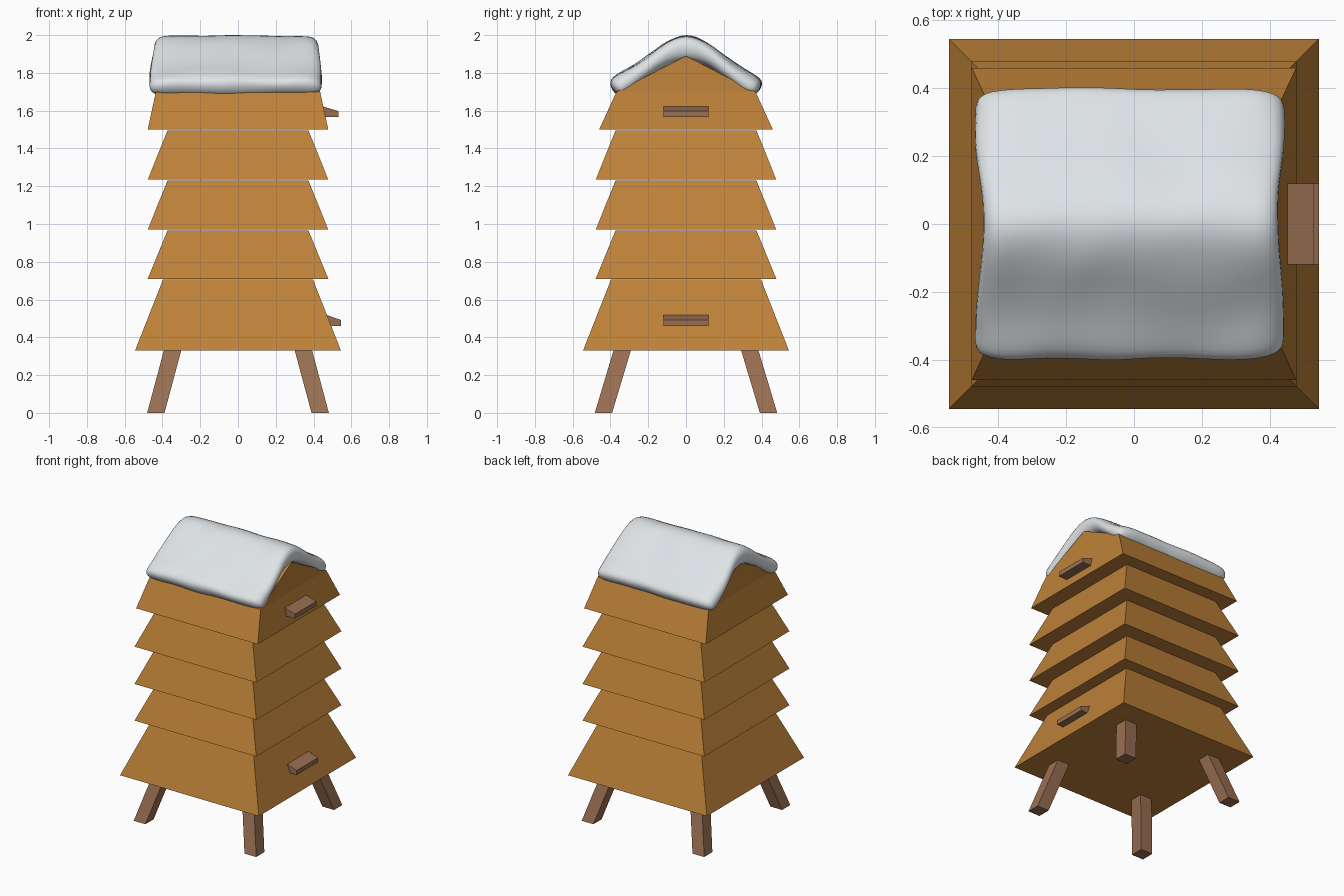
import bpy
import bmesh
import random
from mathutils import Vector

random.seed(4)
cube = bpy.data.objects.get("Cube")
if cube:
    bpy.data.objects.remove(cube)


def material(name, colour):
    mat = bpy.data.materials.new(name)
    mat.use_nodes = True
    mat.diffuse_color = (*colour, 1)
    mat.node_tree.nodes["Principled BSDF"].inputs["Base Color"].default_value = (*colour, 1)
    return mat


honey_wood = material("honey wood", (0.51, 0.22, 0.04))
brown_wood = material("brown wood", (0.32, 0.16, 0.085))
snow_white = material("snow white", (0.76, 0.80, 0.83))


def build(name, verts, faces, mat):
    bm = bmesh.new()
    vs = [bm.verts.new(v) for v in verts]
    for f in faces:
        bm.faces.new([vs[i] for i in f])
    bmesh.ops.recalc_face_normals(bm, faces=bm.faces)
    mesh = bpy.data.meshes.new(name)
    bm.to_mesh(mesh)
    bm.free()
    mesh.materials.append(mat)
    obj = bpy.data.objects.new(name, mesh)
    bpy.context.collection.objects.link(obj)
    return obj


def rectangle(hx, hy, z, cx=0, cy=0):
    return [(cx + sx * hx, cy + sy * hy, z)
            for sx, sy in ((-1, -1), (1, -1), (1, 1), (-1, 1))]


SIDES = [(i, (i + 1) % 4, (i + 1) % 4 + 4, i + 4) for i in range(4)]
BOX = [(0, 1, 2, 3), (4, 5, 6, 7)] + SIDES

# Stacked, flared hive tiers with a hairline gap between them
levels = [0.33, 0.71, 0.97, 1.235, 1.50]
for i in range(4):
    low, high = (0.545, 0.397) if i == 0 else (0.478, 0.373)
    build(f"hive_tier_{i + 1}",
          rectangle(low, low, levels[i]) + rectangle(high, high, levels[i + 1] - 0.004),
          BOX, honey_wood)

# Top tier with gabled roof
roof = rectangle(0.478, 0.46, 1.50) + rectangle(0.435, 0.368, 1.70)
roof += [(-0.42, 0, 1.89), (0.42, 0, 1.89)]
build("gabled_top_tier", roof,
      [(0, 1, 2, 3), (4, 5, 9, 8), (6, 7, 8, 9), (5, 6, 9), (7, 4, 8)] + SIDES,
      honey_wood)

# Splayed legs
for sx, side in ((-1, "right"), (1, "left")):
    for sy, end in ((-1, "front"), (1, "back")):
        foot = rectangle(0.046, 0.046, 0, sx * 0.435, sy * 0.437)
        top = rectangle(0.046, 0.046, 0.34, sx * 0.344, sy * 0.335)
        build(f"{end}_{side}_leg", foot + top, BOX, brown_wood)

# Landing ledges with sloping tops
for name, x_in, x_out, z in (("lower_ledge", 0.45, 0.545, 0.46),
                             ("upper_ledge", 0.42, 0.531, 1.566)):
    profile = [(x_in, z), (x_out, z), (x_out, z + 0.032), (x_in, z + 0.065)]
    build(name, [(x, y, h) for y in (-0.12, 0.12) for x, h in profile],
          BOX, brown_wood)

# Snow blanket: paired outer and inner profile points, lofted along the ridge
outer = [(0, 2.012), (0.1, 1.968), (0.18, 1.908), (0.27, 1.843), (0.36, 1.795), (0.418, 1.752)]
inner = [(0, 1.862), (0.1, 1.845), (0.18, 1.79), (0.26, 1.73), (0.31, 1.69), (0.365, 1.672)]


def mirrored(half):
    return [(-y, z) for y, z in reversed(half[1:])] + half


pairs = list(zip(mirrored(outer), mirrored(inner)))
rows, columns = 10, len(pairs)
verts = []
for r in range(rows):
    x = -0.472 + 0.922 * r / (rows - 1)
    at_end = r in (0, rows - 1)
    for pair in pairs:
        middle = (Vector(pair[0]) + Vector(pair[1])) / 2
        for point in pair:
            p = middle + (Vector(point) - middle) * (0.85 if at_end else 1)
            spread = 0.95 + 0.05 * min(1, abs(p.x) / 0.25)
            wobble = [random.uniform(-0.009, 0.009) for _ in range(3)]
            verts.append((x * spread + wobble[0],
                          p.x * (0.96 if at_end else 1) + wobble[1],
                          p.y + wobble[2] * 0.7))


def index(r, c, layer):
    return (r * columns + c) * 2 + layer


faces = []
for r in range(rows - 1):
    for layer in (0, 1):
        for c in range(columns - 1):
            faces.append((index(r, c, layer), index(r, c + 1, layer),
                          index(r + 1, c + 1, layer), index(r + 1, c, layer)))
    for c in (0, columns - 1):
        faces.append((index(r, c, 0), index(r, c, 1),
                      index(r + 1, c, 1), index(r + 1, c, 0)))
for r in (0, rows - 1):
    for c in range(columns - 1):
        faces.append((index(r, c, 0), index(r, c + 1, 0),
                      index(r, c + 1, 1), index(r, c, 1)))
snow = build("snow_blanket", verts, faces, snow_white)
for poly in snow.data.polygons:
    poly.use_smooth = True
subdivision = snow.modifiers.new("soft_snow", "SUBSURF")
subdivision.levels = subdivision.render_levels = 2
